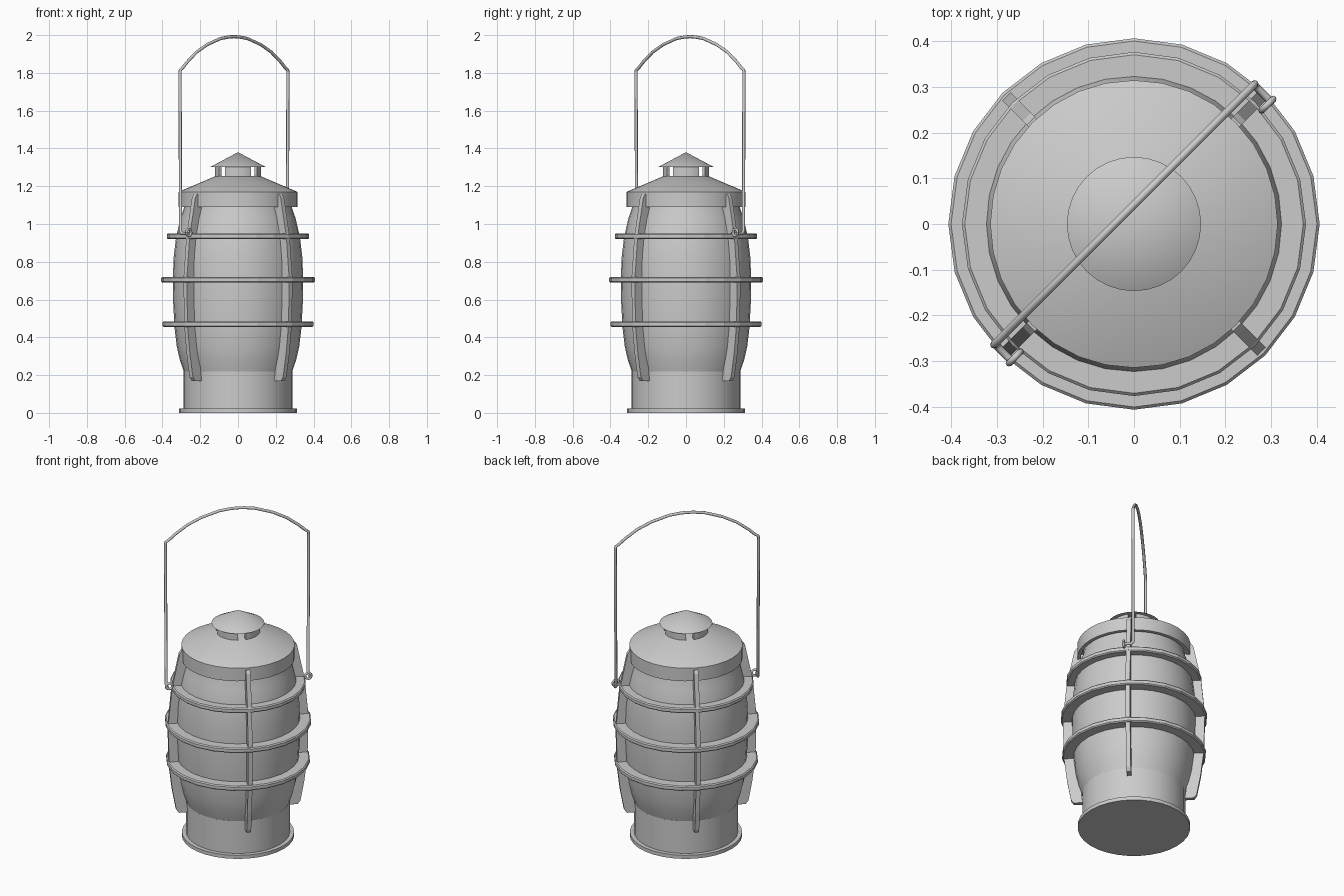
import bpy, bmesh, math
from math import sin, cos, pi
from mathutils import Vector

if "Cube" in bpy.data.objects:
    bpy.data.objects.remove(bpy.data.objects["Cube"])


def make(name, verts, faces, smooth=True):
    me = bpy.data.meshes.new(name)
    me.from_pydata(verts, [], faces)
    bm = bmesh.new()
    bm.from_mesh(me)
    bmesh.ops.remove_doubles(bm, verts=bm.verts, dist=1e-5)
    bmesh.ops.recalc_face_normals(bm, faces=bm.faces)
    bm.to_mesh(me)
    bm.free()
    ob = bpy.data.objects.new(name, me)
    bpy.context.collection.objects.link(ob)
    if smooth:
        bpy.ops.object.select_all(action='DESELECT')
        ob.select_set(True)
        bpy.context.view_layer.objects.active = ob
        bpy.ops.object.shade_smooth_by_angle(angle=math.radians(35))
    return ob


def lathe(name, prof, n=32, start=0.0, sweep=2 * pi, loop=False, smooth=True):
    """Revolve (radius, z) points around z; loop closes the profile."""
    full = abs(sweep - 2 * pi) < 1e-6
    cols = n if full else n + 1
    m = len(prof)
    verts = [(r * cos(start + sweep * i / n), r * sin(start + sweep * i / n), z)
             for i in range(cols) for r, z in prof]
    faces = []
    for i in range(n):
        a, b = i * m, ((i + 1) % cols) * m
        for j in range(m if loop else m - 1):
            k = (j + 1) % m
            faces.append((a + j, b + j, b + k, a + k))
    if loop and not full:
        faces += [tuple(range(m)), tuple(range(n * m, n * m + m))]
    return make(name, verts, faces, smooth)


def tube(name, pts, radius):
    cu = bpy.data.curves.new(name, 'CURVE')
    cu.dimensions = '3D'
    cu.bevel_depth = radius
    cu.bevel_resolution = 2
    cu.use_fill_caps = True
    sp = cu.splines.new('POLY')
    sp.points.add(len(pts) - 1)
    for p, co in zip(sp.points, pts):
        p.co = (*co, 1)
    sp.use_smooth = True
    ob = bpy.data.objects.new(name, cu)
    bpy.context.collection.objects.link(ob)
    return ob


# Base with flange
lathe("base", [(0, 0), (.312, 0), (.312, .022), (.288, .022), (.288, .22), (0, .22)])

# Barrel-shaped glass
lathe("glass", [(.286, .215), (.308, .28), (.324, .35), (.336, .45), (.343, .58), (.345, .70),
                (.341, .82), (.328, .93), (.305, 1.03), (.285, 1.09), (.28, 1.13)])

# Cap: skirt and conical roof
lathe("cap", [(0, 1.12), (.295, 1.12), (.295, 1.09), (.315, 1.09), (.315, 1.17),
              (.12, 1.253), (0, 1.256)])

# Vent posts around the neck, with gaps on the diagonals
for i in range(4):
    lathe(f"vent_wall_{i + 1}", [(.105, 1.24), (.123, 1.24), (.123, 1.31), (.105, 1.31)],
          8, i * pi / 2 - .6, 1.2, loop=True)

# Chimney top
lathe("vent_top", [(0, 1.302), (.147, 1.302), (0, 1.38)])

# Guard rings, low-poly
for label, r, z in (("lower", .40, .47), ("middle", .407, .705), ("upper", .377, .935)):
    lathe(f"{label}_guard_ring",
          [(r - .08, z - .015), (r - .006, z - .015), (r, z - .009),
           (r, z + .009), (r - .006, z + .015), (r - .08, z + .015)],
          24, loop=True, smooth=False)

# Guard ribs on the four diagonals
RIB = [(.285, .17), (.335, .17), (.35, .19), (.372, .31), (.39, .46), (.396, .705), (.374, .935),
       (.332, 1.14), (.32, 1.158), (.28, 1.158),
       (.29, 1.03), (.318, .92), (.334, .70), (.325, .45), (.298, .28)]
for i in range(4):
    a = pi / 4 + i * pi / 2
    rad, tan = Vector((cos(a), sin(a), 0)), Vector((-sin(a), cos(a), 0))
    m = len(RIB)
    verts = [rad * r + tan * s + Vector((0, 0, z)) for s in (-.0125, .0125) for r, z in RIB]
    faces = [tuple(range(m)), tuple(range(m, 2 * m))]
    faces += [(j, (j + 1) % m, m + (j + 1) % m, m + j) for j in range(m)]
    make(f"guard_rib_{i + 1}", verts, faces, smooth=False)

# Wire handle lying in the diagonal plane, beside the ribs
U, V = Vector((1, 1, 0)).normalized(), Vector((1, -1, 0)).normalized()


def at(u, v, z):
    return U * u + V * v + Vector((0, 0, z))


half = [(.398, .03, .965), (.404, -.03, 1.80), (.402, -.03, 1.815), (.385, -.03, 1.826),
        (.35, -.03, 1.858), (.28, -.03, 1.91), (.20, -.03, 1.95), (.10, -.03, 1.982), (.04, -.03, 1.99)]
hook = [(.402, .03, .95), (.402, -.018, .95), (.4, -.03, .962)]
side = hook + half[1:]
path = [at(-u, v, z) for u, v, z in side] + [at(0, -.03, 1.992)]
path += [at(u, v, z) for u, v, z in reversed(side)]
tube("wire_handle", path, .0085)

# Eyelets and end knobs where the handle hooks through the ribs
for s, label in ((1, "back"), (-1, "front")):
    ring = [at(s * (.392 + .018 * cos(t * pi / 6)), .022, .955 + .018 * sin(t * pi / 6))
            for t in range(13)]
    tube(f"{label}_handle_eyelet", ring, .007)
